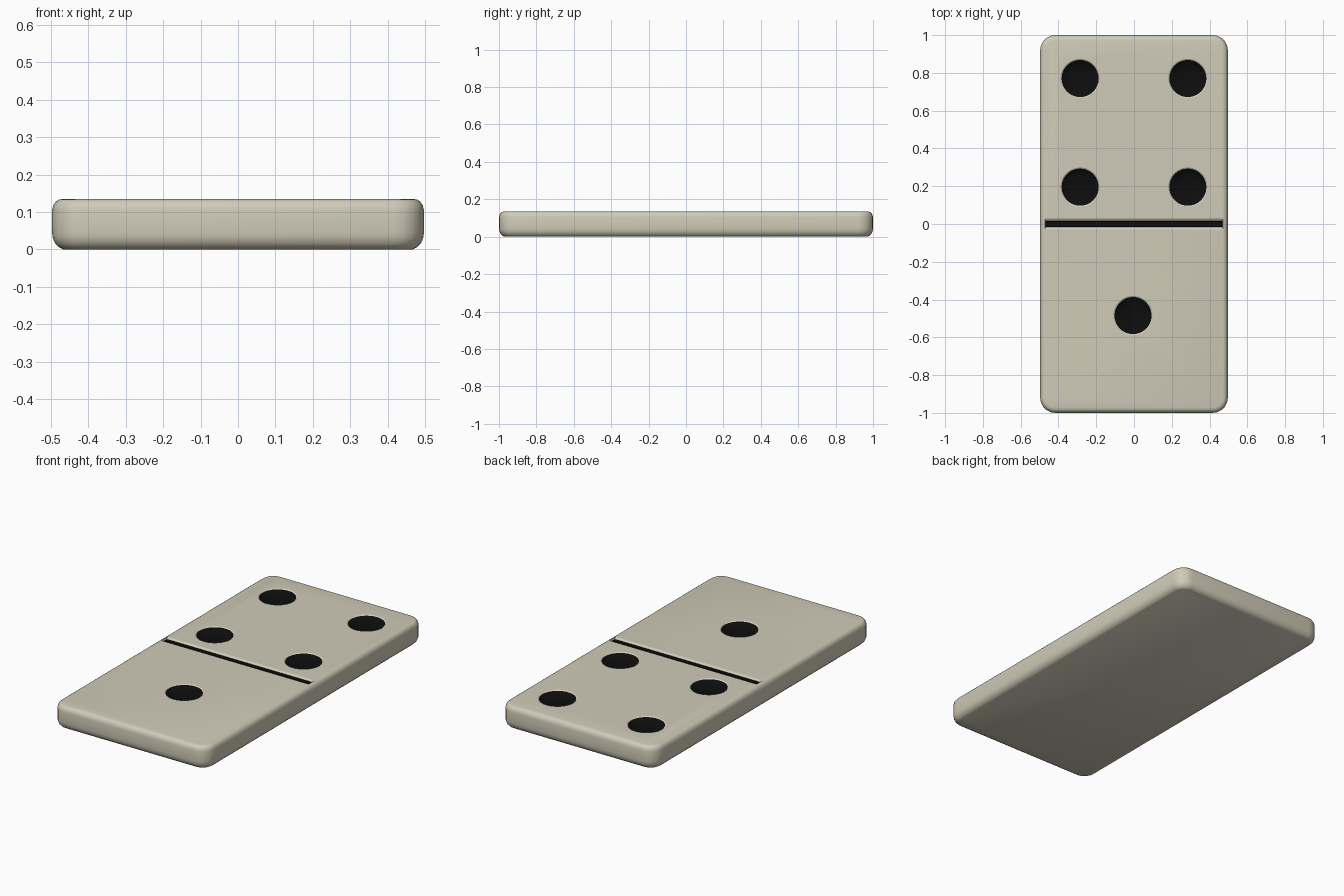
import bpy, bmesh, math

if "Cube" in bpy.data.objects:
    bpy.data.objects.remove(bpy.data.objects["Cube"])

HX, HY, TOP, CORNER = 0.497, 1.0, 0.135, 0.08
PIPS = [(sx * 0.285, y) for sx in (-1, 1) for y in (0.195, 0.77)] + [(-0.005, -0.485)]


def material(name, color):
    m = bpy.data.materials.new(name)
    m.diffuse_color = color
    m.use_nodes = True
    m.node_tree.nodes["Principled BSDF"].inputs["Base Color"].default_value = m.diffuse_color
    return m


ivory = material("ivory", (0.63, 0.60, 0.48, 1))
black = material("black", (0.004, 0.004, 0.004, 1))


def rounded_rect(hx, hy, r, n=5):
    pts = []
    for i, (sx, sy) in enumerate([(1, 1), (-1, 1), (-1, -1), (1, -1)]):
        for k in range(n + 1):
            a = math.pi / 2 * (i + k / n)
            pts.append((sx * (hx - r) + r * math.cos(a), sy * (hy - r) + r * math.sin(a)))
    return pts


def circle(cx, cy, r, n=48):
    return [(cx + r * math.cos(2 * math.pi * k / n), cy + r * math.sin(2 * math.pi * k / n))
            for k in range(n)]


def rect(hx, hy):
    return [(hx, hy), (-hx, hy), (-hx, -hy), (hx, -hy)]


def loft(bm, rings):
    """Closed skin through outlines given bottom to top as (z, points, material index)."""
    loops = [[bm.verts.new((x, y, z)) for x, y in pts] for z, pts, _ in rings]
    n = len(loops[0])
    for a, b, ring in zip(loops, loops[1:], rings):
        for i in range(n):
            j = (i + 1) % n
            bm.faces.new((a[i], a[j], b[j], b[i])).material_index = ring[2]
    bm.faces.new(loops[0][::-1]).material_index = rings[0][2]
    bm.faces.new(loops[-1])


def make_object(name, bm):
    me = bpy.data.meshes.new(name)
    bm.to_mesh(me)
    bm.free()
    ob = bpy.data.objects.new(name, me)
    bpy.context.collection.objects.link(ob)
    for m in (ivory, black):
        me.materials.append(m)
    return ob


# Tile body: rounded slab with softened top and bottom edges
bm = bmesh.new()
EDGE = [(0, 0.03), (0.006, 0.018), (0.016, 0.008), (0.03, 0.002), (0.045, 0),
        (0.105, 0), (0.118, 0.003), (0.128, 0.010), (0.133, 0.018), (TOP, 0.028)]
loft(bm, [(z, rounded_rect(HX - d, HY - d, CORNER - d), 0) for z, d in EDGE])
tile = make_object("domino_tile", bm)

# Cutter: dished pips and the dividing groove, black below an ivory rim
bm = bmesh.new()
for cx, cy in PIPS:
    dish = [(-0.023, 0.04, 1), (-0.019, 0.07, 1), (-0.012, 0.088, 1),
            (-0.004, 0.098, 0), (0, 0.104, 0), (0.02, 0.104, 0)]
    loft(bm, [(TOP + z, circle(cx, cy, r), m) for z, r, m in dish])
groove = [(-0.02, 0.466, 0.013, 1), (-0.008, 0.468, 0.016, 0),
          (0, 0.472, 0.028, 0), (0.02, 0.472, 0.028, 0)]
loft(bm, [(TOP + z, rect(hx, hy), m) for z, hx, hy, m in groove])
cutter = make_object("marking_cutter", bm)
cutter.hide_render = True

# Carve the markings into the tile
mod = tile.modifiers.new("markings", 'BOOLEAN')
mod.object = cutter
mod.operation = 'DIFFERENCE'
mod.solver = 'EXACT'
bpy.context.view_layer.objects.active = tile
tile.select_set(True)
bpy.ops.object.modifier_apply(modifier=mod.name)
bpy.data.objects.remove(cutter)
bpy.ops.object.shade_smooth_by_angle(angle=math.radians(30))
